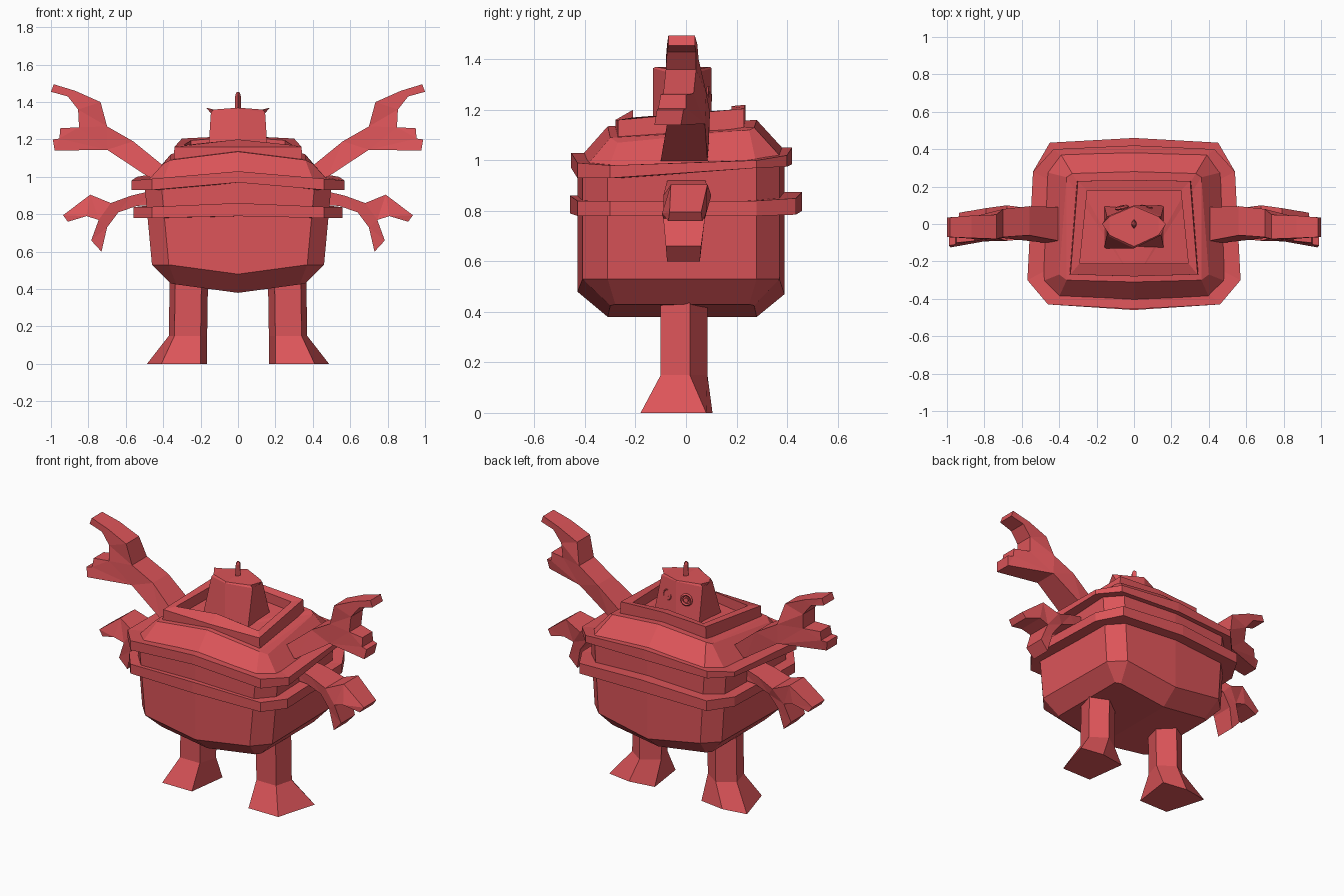
import bpy, bmesh, math
from mathutils import Vector

red = bpy.data.materials.new("coral_red")
red.diffuse_color = (0.72, 0.09, 0.10, 1)


def finish(name, bm):
    bmesh.ops.remove_doubles(bm, verts=bm.verts, dist=0.0005)
    bmesh.ops.triangulate(bm, faces=[f for f in bm.faces if len(f.verts) > 4])
    bmesh.ops.recalc_face_normals(bm, faces=bm.faces)
    me = bpy.data.meshes.new(name)
    bm.to_mesh(me)
    bm.free()
    me.materials.append(red)
    ob = bpy.data.objects.new(name, me)
    bpy.context.collection.objects.link(ob)
    return ob


def full(half):
    """Complete a half ring (front centre to back centre) across x = 0."""
    return half + [(-x, y, z) for x, y, z in half[-2:0:-1]]


def loft(name, rings, closed=False):
    bm = bmesh.new()
    loops = [[bm.verts.new(p) for p in r] for r in rings]
    n = len(loops[0])
    pairs = list(zip(loops, loops[1:]))
    if closed:
        pairs.append((loops[-1], loops[0]))
    for a, b in pairs:
        for i in range(n):
            j = (i + 1) % n
            bm.faces.new((a[i], a[j], b[j], b[i]))
    if not closed:
        bm.faces.new(loops[0])
        bm.faces.new(loops[-1])
    return finish(name, bm)


def plate(name, outline, side):
    """Outline points are x, z, front y, back y."""
    return loft(name, [[(side * x, f, z) for x, z, f, b in outline],
                       [(side * x, b, z) for x, z, f, b in outline]])


# Faceted barrel body
loft("body", [full(r) for r in (
    [(0, -.31, .38), (.33, -.30, .425), (.36, -.28, .43),
     (.36, .25, .43), (.33, .27, .425), (0, .28, .38)],
    [(0, -.43, .48), (.37, -.41, .53), (.46, -.31, .53),
     (.45, .28, .53), (.36, .37, .53), (0, .39, .47)],
    [(0, -.43, 1.0), (.41, -.41, .96), (.50, -.31, .96),
     (.48, .28, .98), (.39, .37, 1.02), (0, .39, 1.04)],
    [(0, -.31, 1.135), (.36, -.30, 1.09), (.40, -.27, 1.07),
     (.36, .25, 1.12), (.33, .27, 1.13), (0, .28, 1.16)])])


# Arched belts round the body: x, y, bottom, top
def belt(name, pts):
    outer_low = full([(x, y, a) for x, y, a, b in pts])
    outer_top = full([(x, y, b) for x, y, a, b in pts])
    shrink = lambda r: [(x * .83, y * .83, z) for x, y, z in r]
    loft(name, [outer_low, outer_top, shrink(outer_top), shrink(outer_low)], True)


belt("lower_belt", [(0, -.46, .79, .86), (.46, -.43, .78, .84), (.56, -.30, .78, .84),
                    (.54, .28, .78, .84), (.45, .435, .785, .85), (0, .46, .80, .875)])
belt("upper_belt", [(0, -.455, .97, 1.03), (.46, -.43, .93, .99), (.57, -.30, .93, .98),
                    (.54, .28, .97, 1.0), (.43, .40, .975, 1.02), (0, .42, .985, 1.05)])

# Raised collar frame on top
loft("collar", [full(r) for r in (
    [(0, -.28, 1.10), (.345, -.27, 1.07), (.305, .23, 1.12), (0, .235, 1.14)],
    [(0, -.28, 1.16), (.34, -.27, 1.16), (.30, .23, 1.205), (0, .235, 1.22)],
    [(0, -.21, 1.20), (.29, -.21, 1.17), (.25, .18, 1.195), (0, .18, 1.215)],
    [(0, -.21, 1.10), (.29, -.21, 1.08), (.25, .18, 1.11), (0, .18, 1.12)])], True)

# Head: rectangular base rising to a hexagonal crown with side points
loft("head", [full(r) for r in (
    [(0, -.13, 1.11), (.16, -.13, 1.11), (.16, 0, 1.11), (.16, .10, 1.11), (0, .10, 1.11)],
    [(0, -.13, 1.365), (.145, -.06, 1.345), (.145, 0, 1.34), (.145, .04, 1.345), (0, .10, 1.365)],
    [(0, -.12, 1.37), (.13, -.06, 1.36), (.17, 0, 1.37), (.13, .04, 1.36), (0, .095, 1.37)])])

# Spike on the crown
loft("antenna", [[(x * s, y * 1.6 * s, z) for x, y in ((.018, 0), (0, .018), (-.018, 0), (0, -.018))]
                 for z, s in ((1.34, 1), (1.44, .8), (1.455, .3))])

for side, word in ((1, "right"), (-1, "left")):
    # Ring eye with a small pupil
    normal = Vector((side * .22, 1, .12))
    rot = normal.to_track_quat('Z', 'Y').to_euler()
    at = (side * .065, .088, 1.26)
    bpy.ops.mesh.primitive_torus_add(major_segments=12, minor_segments=4, major_radius=.031,
                                     minor_radius=.008, location=at, rotation=rot)
    ring = bpy.context.object
    ring.name = word + "_eye_ring"
    ring.data.materials.append(red)
    bpy.ops.mesh.primitive_cylinder_add(vertices=10, radius=.014, depth=.02, location=at, rotation=rot)
    pupil = bpy.context.object
    pupil.name = word + "_pupil"
    pupil.data.materials.append(red)

    # Five-sided leg flaring into a foot
    leg = [(.20, -.10), (.34, -.10), (.37, .015), (.27, .085), (.165, .015)]
    foot = [(.20, -.18), (.41, -.18), (.487, .08), (.33, .105), (.165, .08)]
    loft(word + "_leg", [[(side * x, y, z) for x, y in r]
                         for r, z in ((foot, 0), (leg, .15), ([(x - .005, y) for x, y in leg], .47))])

    # Raised arm with a two-finger claw
    plate(word + "_upper_arm", [
        (.36, .97, -.10, .085), (.48, 1.00, -.10, .085), (.70, 1.145, -.075, .075),
        (.98, 1.14, -.125, -.02), (.99, 1.20, -.115, -.01), (.955, 1.205, -.11, 0),
        (.95, 1.26, -.10, 0), (.85, 1.265, -.09, .03), (.855, 1.36, -.08, .04),
        (.91, 1.43, -.075, .04), (1.0, 1.455, -.07, .035), (.985, 1.495, -.07, .035),
        (.87, 1.46, -.075, .045), (.735, 1.40, -.08, .05), (.70, 1.27, -.07, .08),
        (.56, 1.19, -.06, .095), (.40, 1.06, -.09, .09)], side)

    # Drooping arm with a two-finger claw
    plate(word + "_lower_arm", [
        (.42, .85, -.07, .07), (.54, .845, -.075, .075), (.64, .81, -.08, .08),
        (.70, .73, -.08, .07), (.73, .60, -.075, .055), (.785, .66, -.08, .06),
        (.745, .77, -.09, .075), (.81, .79, -.095, .08), (.91, .76, -.07, .065),
        (.935, .795, -.065, .06), (.79, .905, -.06, .085), (.68, .86, -.09, .10),
        (.57, .90, -.08, .085), (.42, .935, -.07, .07)], side)
